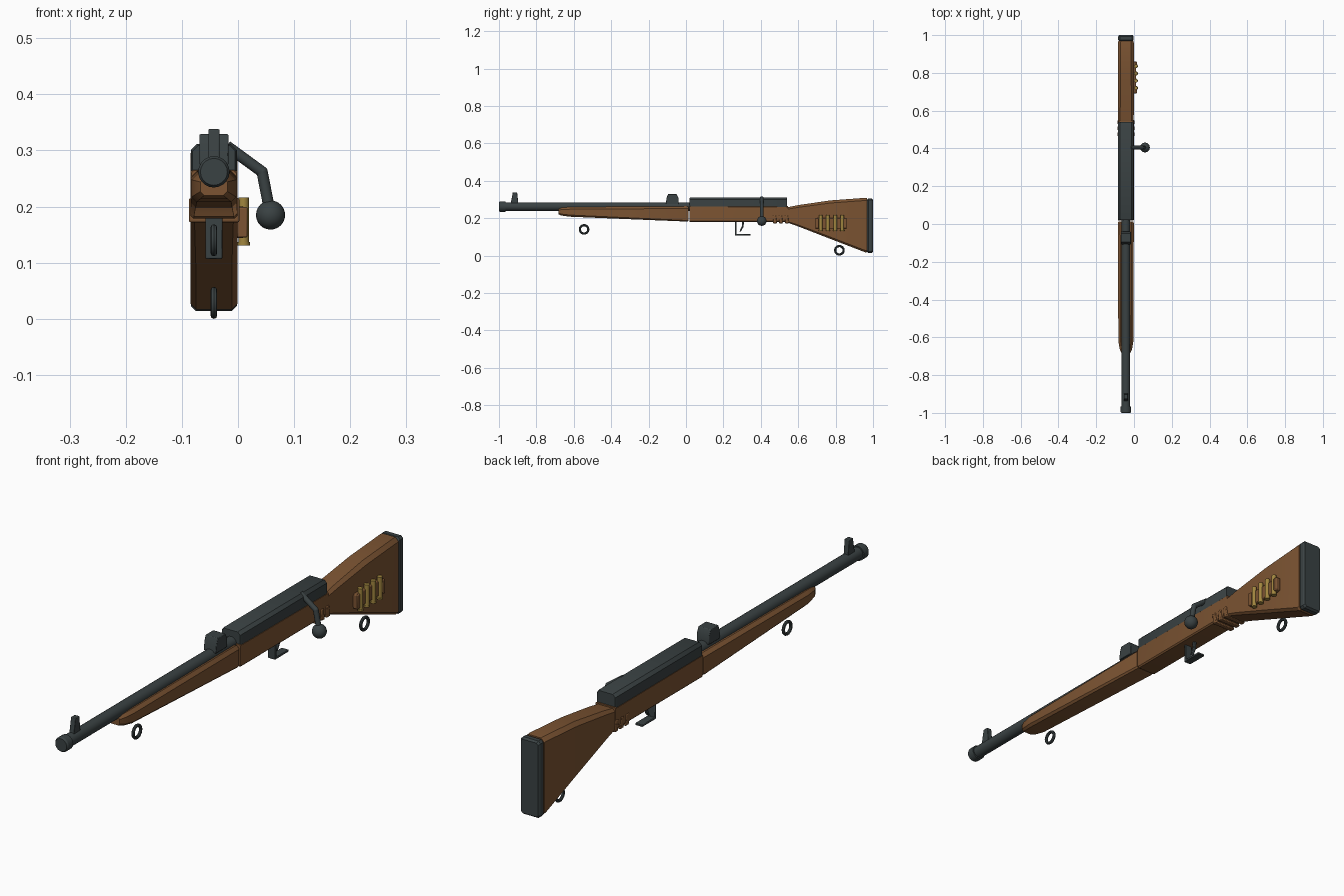
import bpy, bmesh, math
from mathutils import Vector

CX = -0.043  # centre line of the body


def material(name, rgb):
    m = bpy.data.materials.new(name)
    m.diffuse_color = (*rgb, 1)
    return m


WOOD = material("walnut wood", (0.20, 0.088, 0.032))
METAL = material("dark steel", (0.042, 0.054, 0.056))
BRASS = material("brass", (0.36, 0.24, 0.05))


def finish(ob, name, mat, smooth=True):
    ob.name = name
    ob.data.materials.clear()
    ob.data.materials.append(mat)
    if smooth:
        bpy.ops.object.select_all(action='DESELECT')
        ob.select_set(True)
        bpy.context.view_layer.objects.active = ob
        bpy.ops.object.shade_smooth_by_angle(angle=math.radians(32))
    return ob


def from_bmesh(bm, name, mat, bevel=0):
    bmesh.ops.recalc_face_normals(bm, faces=bm.faces)
    me = bpy.data.meshes.new(name)
    bm.to_mesh(me)
    bm.free()
    ob = bpy.data.objects.new(name, me)
    bpy.context.collection.objects.link(ob)
    if bevel:
        mod = ob.modifiers.new("soft edges", 'BEVEL')
        mod.width, mod.segments, mod.limit_method = bevel, 2, 'ANGLE'
    return finish(ob, name, mat)


def loft(name, mat, sections, bevel=0):
    """Sections along y: (y, half width, z bottom, z top, bottom chamfer, top chamfer)."""
    bm = bmesh.new()
    rings = []
    for y, w, b, t, cb, ct in sections:
        half = [(w - cb, b), (w, b + cb), (w, t - ct), (w - ct, t)]
        pts = half + [(-x, z) for x, z in reversed(half)]
        rings.append([bm.verts.new((CX + x, y, z)) for x, z in pts])
    for r, s in zip(rings, rings[1:]):
        for i in range(8):
            j = (i + 1) % 8
            bm.faces.new((r[i], r[j], s[j], s[i]))
    bm.faces.new(rings[0])
    bm.faces.new(rings[-1])
    return from_bmesh(bm, name, mat, bevel)


def plate(name, mat, profile, x0, x1, bevel=0.002):
    """Side profile of (y, z) points pushed out along x."""
    bm = bmesh.new()
    a, b = ([bm.verts.new((x, y, z)) for y, z in profile] for x in (x0, x1))
    n = len(profile)
    bm.faces.new(a)
    bm.faces.new(b)
    for i in range(n):
        j = (i + 1) % n
        bm.faces.new((a[i], a[j], b[j], b[i]))
    return from_bmesh(bm, name, mat, bevel)


def rod(name, mat, p, q, r, sides=20, r2=None):
    p, q = Vector(p), Vector(q)
    d = q - p
    bpy.ops.mesh.primitive_cone_add(vertices=sides, radius1=r, radius2=r if r2 is None else r2,
                                    depth=d.length, location=(p + q) / 2,
                                    rotation=d.to_track_quat('Z', 'Y').to_euler())
    return finish(bpy.context.object, name, mat)


# Barrel and muzzle
rod("barrel", METAL, (CX, -0.985, 0.262), (CX, 0.05, 0.262), 0.023)
rod("muzzle_ring", METAL, (CX, -0.994, 0.262), (CX, -0.966, 0.262), 0.028)
rod("muzzle_lip", METAL, (CX, -1.0, 0.262), (CX, -0.994, 0.262), 0.024, r2=0.028)

# Sights
plate("front_sight", METAL, [(-0.938, 0.275), (-0.896, 0.275), (-0.903, 0.338), (-0.926, 0.338)],
      CX - 0.010, CX + 0.010)
plate("rear_sight", METAL, [(-0.108, 0.275), (-0.04, 0.275), (-0.04, 0.308), (-0.05, 0.329),
                            (-0.096, 0.329), (-0.104, 0.308)], CX - 0.026, CX + 0.026)

# Wooden furniture
loft("fore_stock", WOOD, [
    (-0.682, 0.024, 0.220, 0.252, 0.007, 0.008),
    (-0.665, 0.032, 0.214, 0.256, 0.008, 0.010),
    (-0.620, 0.040, 0.208, 0.260, 0.009, 0.012),
    (0.005, 0.042, 0.182, 0.264, 0.006, 0.012),
    (0.013, 0.039, 0.185, 0.261, 0.006, 0.010)])
loft("middle_stock", WOOD, [
    (0.018, 0.040, 0.182, 0.264, 0.005, 0.004),
    (0.023, 0.042, 0.179, 0.266, 0.005, 0.004),
    (0.545, 0.042, 0.179, 0.264, 0.005, 0.004)])
loft("butt_stock", WOOD, [
    (0.530, 0.041, 0.181, 0.256, 0.006, 0.010),
    (0.600, 0.042, 0.156, 0.270, 0.008, 0.012),
    (0.770, 0.042, 0.090, 0.295, 0.010, 0.014),
    (0.960, 0.042, 0.017, 0.309, 0.010, 0.014),
    (0.968, 0.040, 0.019, 0.307, 0.010, 0.014)])
loft("butt_pad", METAL, [
    (0.968, 0.036, 0.020, 0.300, 0.007, 0.007),
    (0.975, 0.041, 0.014, 0.306, 0.009, 0.009),
    (0.992, 0.041, 0.014, 0.306, 0.009, 0.009),
    (1.000, 0.036, 0.020, 0.300, 0.007, 0.007)])

# Receiver
loft("receiver", METAL, [
    (0.020, 0.038, 0.258, 0.309, 0.003, 0.010),
    (0.026, 0.041, 0.256, 0.312, 0.003, 0.011),
    (0.534, 0.041, 0.256, 0.312, 0.003, 0.011),
    (0.540, 0.038, 0.258, 0.309, 0.003, 0.010)])

# Bolt handle
elbow, knob = (0.043, 0.405, 0.262), (0.058, 0.405, 0.185)
rod("bolt_arm", METAL, (-0.02, 0.405, 0.308), elbow, 0.010, 12)
rod("bolt_drop", METAL, elbow, knob, 0.010, 12)
for name, loc, r in (("bolt_elbow", elbow, 0.010), ("bolt_knob", knob, 0.026)):
    bpy.ops.mesh.primitive_uv_sphere_add(segments=20, ring_count=12, radius=r, location=loc)
    finish(bpy.context.object, name, METAL)

# Trigger and its open guard
plate("trigger_guard", METAL, [(0.262, 0.185), (0.262, 0.107), (0.345, 0.107), (0.345, 0.115),
                               (0.271, 0.115), (0.271, 0.185)], CX - 0.015, CX + 0.015)
plate("trigger", METAL, [(0.300, 0.185), (0.298, 0.155), (0.286, 0.130), (0.293, 0.128),
                         (0.307, 0.153), (0.311, 0.185)], CX - 0.006, CX + 0.006)

# Grip ribs that wrap the wrist
for i in range(3):
    y = 0.474 + i * 0.032
    plate("grip_rib_%d" % (i + 1), WOOD, [(y - 0.008, 0.172), (y + 0.012, 0.172),
                                         (y + 0.007, 0.215), (y - 0.010, 0.215)],
          CX - 0.0445, CX + 0.0455, 0.003)

# Sling rings
for name, y, z in (("front_sling_ring", -0.545, 0.140), ("rear_sling_ring", 0.82, 0.0285)):
    bpy.ops.mesh.primitive_torus_add(location=(CX, y, z), rotation=(0, math.pi / 2, 0),
                                     major_radius=0.0225, minor_radius=0.006,
                                     major_segments=24, minor_segments=8)
    finish(bpy.context.object, name, METAL)

# Cartridge holder on the right side of the butt
plate("cartridge_holder", WOOD, [(0.692, 0.150), (0.698, 0.144), (0.852, 0.144), (0.858, 0.150),
                                 (0.858, 0.194), (0.852, 0.200), (0.698, 0.200), (0.692, 0.194)],
      -0.004, 0.011, 0.003)
for i in range(4):
    y = 0.720 + i * 0.0385
    rod("cartridge_%d" % (i + 1), BRASS, (0.010, y, 0.136), (0.010, y, 0.216), 0.0095, 12)
    rod("cartridge_rim_%d" % (i + 1), BRASS, (0.010, y, 0.131), (0.010, y, 0.137), 0.0110, 12)
for i, y in enumerate((0.701, 0.850)):
    plate("holder_end_%d" % (i + 1), WOOD, [(y - 0.009, 0.145), (y + 0.009, 0.145),
                                           (y + 0.009, 0.199), (y - 0.009, 0.199)],
          -0.002, 0.017, 0.003)
